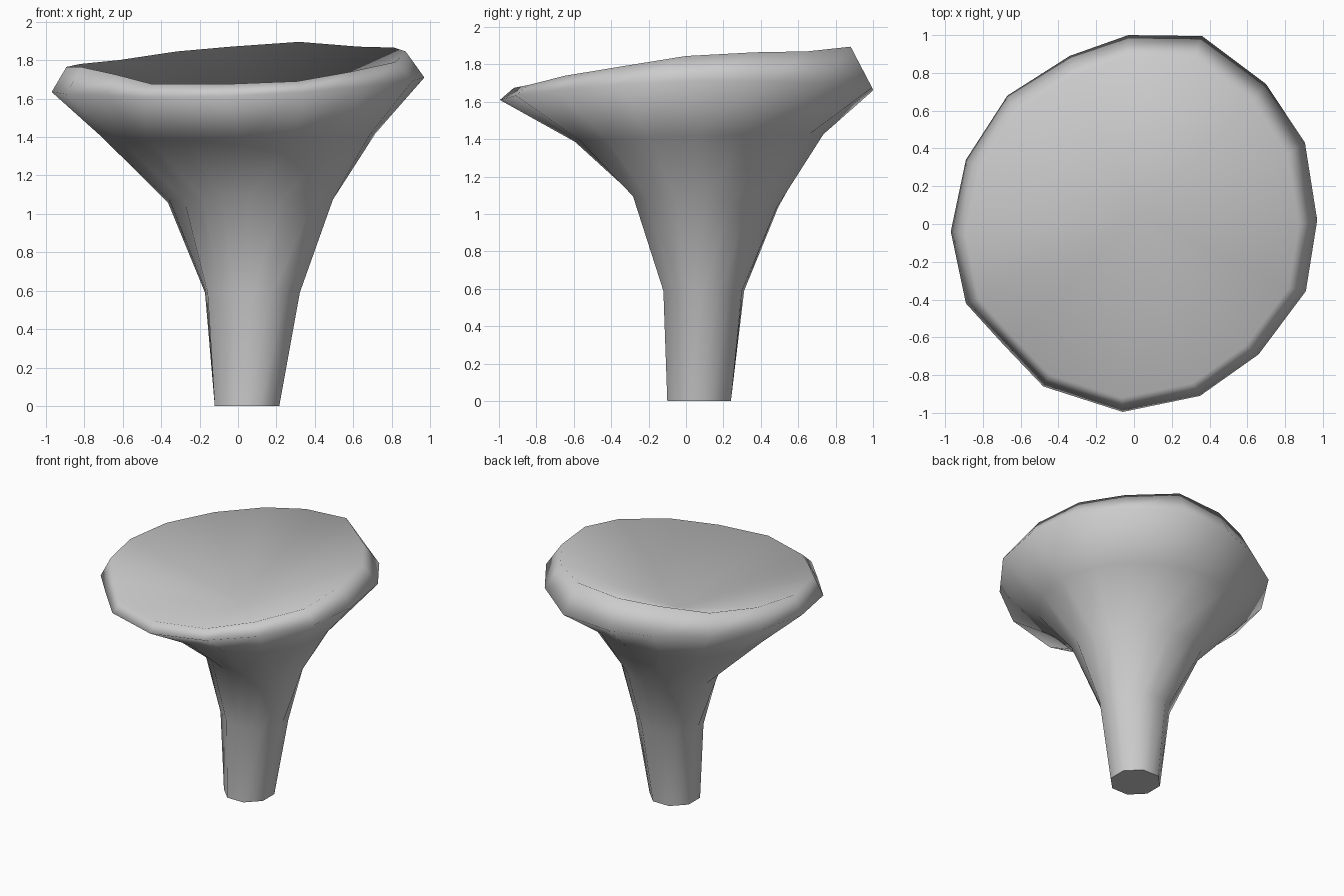
import bpy
import bmesh
import math

default_cube = bpy.data.objects.get("Cube")
if default_cube:
    bpy.data.objects.remove(default_cube, do_unlink=True)

SIDES = 16

# Uneven outline of the cap, counterclockwise from the left side
CAP_OUTLINE = [
    (.97, .02), (.905, .43), (.7, .74), (.36, .995),
    (-.03, 1), (-.34, .89), (-.67, .68), (-.89, .34),
    (-.97, -.04), (-.89, -.42), (-.69, -.64), (-.48, -.86),
    (-.06, -.995), (.35, -.91), (.66, -.69), (.91, -.355),
]

# Wavy height of the upper rim at the same corners
RIM_HEIGHTS = [
    1.845, 1.865, 1.87, 1.895, 1.87, 1.845, 1.8, 1.78,
    1.765, 1.765, 1.725, 1.675, 1.675, 1.69, 1.74, 1.79,
]


def make_material(name, colour):
    material = bpy.data.materials.new(name)
    material.use_nodes = True
    material.diffuse_color = colour
    shader = next(n for n in material.node_tree.nodes if n.type == 'BSDF_PRINCIPLED')
    shader.inputs["Base Color"].default_value = colour
    return material


def oval_ring(bm, centre, radii, height, tilt=(0, 0), skew=0, octagonal=False):
    """Ring of the stalk, drawn out along one diagonal by the skew."""
    ring = []
    for i in range(SIDES):
        angle = math.tau * i / SIDES
        reach = 1 + skew * math.sin(2 * angle)
        if octagonal and i % 2:
            reach /= math.cos(math.pi / 8)
        x = centre[0] + radii[0] * reach * math.cos(angle)
        y = centre[1] + radii[1] * reach * math.sin(angle)
        ring.append(bm.verts.new((x, y, height + tilt[0] * x + tilt[1] * y)))
    return ring


def bridge(bm, lower, upper):
    for i in range(SIDES):
        j = (i + 1) % SIDES
        bm.faces.new((lower[i], lower[j], upper[j], upper[i]))


bm = bmesh.new()

# Stalk flaring out towards the cap
rings = [
    oval_ring(bm, (.047, .07), (.168, .17), 0, octagonal=True),
    oval_ring(bm, (.075, .095), (.24, .21), .59, skew=-.04, octagonal=True),
    oval_ring(bm, (.065, .105), (.42, .38), 1.075, tilt=(-.01, -.08), skew=-.15),
    oval_ring(bm, (.005, .07), (.71, .665), 1.405, tilt=(.015, .03), skew=-.05),
]

# Widest edge of the cap, then the bevelled upper rim
rings.append([
    bm.verts.new((x, y, 1.672 + .038 * x + .025 * y - .035 * y * y))
    for x, y in CAP_OUTLINE
])
rim = [
    bm.verts.new((x * .91 - .01, y * .905 - .02, z))
    for (x, y), z in zip(CAP_OUTLINE, RIM_HEIGHTS)
]
rings.append(rim)

for lower, upper in zip(rings, rings[1:]):
    bridge(bm, lower, upper)

# Hollow top of the cap
hollow = bm.verts.new((.03, .05, 1.46))
for i in range(SIDES):
    bm.faces.new((rim[i], rim[(i + 1) % SIDES], hollow))

for face in bm.faces:
    face.smooth = True

# Flat foot with a sharp edge
foot = bm.faces.new(list(reversed(rings[0])))
for edge in foot.edges:
    edge.smooth = False

mesh = bpy.data.meshes.new("mushroom")
bm.to_mesh(mesh)
bm.free()
mesh.materials.append(make_material("plain grey", (.6, .6, .6, 1)))
mushroom = bpy.data.objects.new("mushroom", mesh)
bpy.context.collection.objects.link(mushroom)
